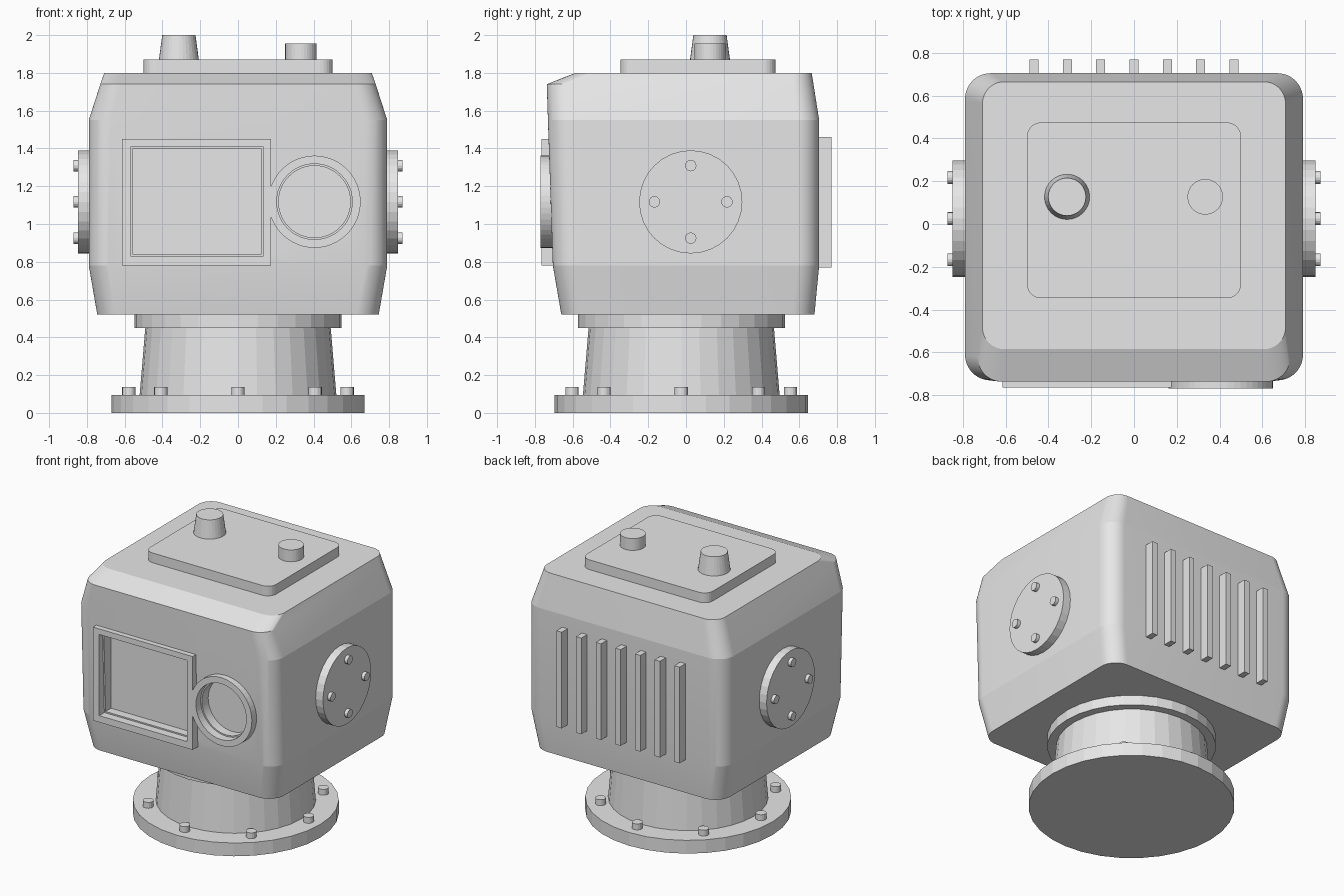
import bpy, bmesh
from math import sin, cos, pi, radians
from mathutils import Vector

old = bpy.data.objects.get("Cube")
if old:
    bpy.data.objects.remove(old)

GREY = (0.8, 0.8, 0.8, 1.0)
mat = bpy.data.materials.new("light grey")
mat.use_nodes = True
mat.diffuse_color = GREY
mat.node_tree.nodes["Principled BSDF"].inputs["Base Color"].default_value = GREY


def finish(name, bm):
    bmesh.ops.recalc_face_normals(bm, faces=bm.faces)
    mesh = bpy.data.meshes.new(name)
    bm.to_mesh(mesh)
    bm.free()
    mesh.materials.append(mat)
    obj = bpy.data.objects.new(name, mesh)
    bpy.context.collection.objects.link(obj)
    return obj


def loft(name, loops, wrap=False):
    """Skin loops of points; cap both ends, or join last to first."""
    bm = bmesh.new()
    rings = [[bm.verts.new(p) for p in loop] for loop in loops]
    pairs = list(zip(rings, rings[1:]))
    if wrap:
        pairs.append((rings[-1], rings[0]))
    else:
        bm.faces.new(rings[0])
        bm.faces.new(rings[-1])
    for a, b in pairs:
        for i in range(len(a)):
            j = (i + 1) % len(a)
            bm.faces.new((a[i], a[j], b[j], b[i]))
    return finish(name, bm)


def rounded(half_x, y0, y1, z, r, steps=12):
    """Horizontal rectangle with rounded corners."""
    corners = [(half_x - r, y1 - r), (r - half_x, y1 - r),
               (r - half_x, y0 + r), (half_x - r, y0 + r)]
    pts = []
    for k, (cx, cy) in enumerate(corners):
        for s in range(steps + 1):
            a = (k + s / steps) * pi / 2
            pts.append((cx + r * cos(a), cy + r * sin(a), z))
    return pts


def rect(x0, x1, z0, z1, y):
    return [(x0, y, z0), (x1, y, z0), (x1, y, z1), (x0, y, z1)]


def circle(x, z, r, y, sides=48):
    return [(x + r * cos(2 * pi * i / sides), y, z + r * sin(2 * pi * i / sides))
            for i in range(sides)]


def cylinder(name, start, end, r0, r1=None, sides=32):
    a, b = Vector(start), Vector(end)
    d = b - a
    bm = bmesh.new()
    bmesh.ops.create_cone(bm, cap_ends=True, segments=sides, radius1=r0,
                          radius2=r0 if r1 is None else r1, depth=d.length)
    obj = finish(name, bm)
    obj.data.transform(d.to_track_quat('Z', 'Y').to_matrix().to_4x4())
    obj.location = (a + b) / 2
    return obj


# Housing: stacked rounded sections with a sloped top edge
body = loft("housing", [
    rounded(0.745, -0.66, 0.68, 0.52, 0.12),
    rounded(0.79, -0.705, 0.705, 0.78, 0.12),
    rounded(0.79, -0.731, 0.705, 1.55, 0.12),
    rounded(0.729, -0.737, 0.675, 1.74, 0.11),
    rounded(0.708, -0.585, 0.665, 1.80, 0.10)])

# Pockets for the screen and the dial
DIAL = (0.405, 1.118)
FLOOR, CLEAR = -0.645, -0.9
cutters = [
    loft("screen_cutter", [rect(-0.556, 0.122, 0.838, 1.40, y) for y in (FLOOR, CLEAR)]),
    loft("dial_cutter", [circle(*DIAL, 0.19, y) for y in (FLOOR, CLEAR)])]
for c in cutters:
    m = body.modifiers.new(c.name, 'BOOLEAN')
    m.operation = 'DIFFERENCE'
    m.solver = 'EXACT'
    m.object = c
bpy.ops.object.select_all(action='DESELECT')
body.select_set(True)
bpy.context.view_layer.objects.active = body
for c in cutters:
    bpy.ops.object.modifier_apply(modifier=c.name)
for c in cutters:
    bpy.data.objects.remove(c)
bpy.ops.object.shade_smooth_by_angle(angle=radians(8.5))

# Screen frame and dial ring
BACK = -0.69
loft("screen_frame", [
    rect(-0.615, 0.175, 0.78, 1.45, BACK), rect(-0.615, 0.175, 0.78, 1.45, -0.765),
    rect(-0.566, 0.132, 0.828, 1.41, -0.765), rect(-0.566, 0.132, 0.828, 1.41, BACK)],
    wrap=True)
loft("dial_ring", [
    circle(*DIAL, 0.244, BACK), circle(*DIAL, 0.244, -0.77),
    circle(*DIAL, 0.20, -0.77), circle(*DIAL, 0.20, BACK)], wrap=True)

# Top plate with two knobs
loft("top_plate", [rounded(0.50, -0.347, 0.475, z, 0.065, 6) for z in (1.79, 1.87)])
cylinder("tapered_knob", (-0.313, 0.127, 1.86), (-0.313, 0.127, 2.0), 0.107, 0.088)
cylinder("small_knob", (0.333, 0.127, 1.86), (0.333, 0.127, 1.955), 0.083)

# Round side covers, each with four bolts
for side, sx in (("left", 1), ("right", -1)):
    cylinder(side + "_cover", (sx * 0.77, 0.025, 1.117), (sx * 0.848, 0.025, 1.117), 0.273)
    for i in range(4):
        y = 0.025 + 0.192 * cos(i * pi / 2)
        z = 1.117 + 0.192 * sin(i * pi / 2)
        cylinder(f"{side}_cover_bolt_{i + 1}", (sx * 0.83, y, z), (sx * 0.872, y, z),
                 0.03, sides=16)

# Cooling fins on the back
for i in range(7):
    x = (i - 3) * 0.156
    loft(f"cooling_fin_{i + 1}",
         [rect(x - 0.021, x + 0.021, 0.77, 1.46, y) for y in (0.68, 0.77)])

# Pedestal: base flange, tapered neck, upper flange, ring of bolts
CY = -0.025
cylinder("base_flange", (0, CY, 0), (0, CY, 0.095), 0.67)
cylinder("neck", (0, CY, 0.08), (0, CY, 0.46), 0.522, 0.49)
cylinder("upper_flange", (0, CY, 0.45), (0, CY, 0.53), 0.548)
for i in range(8):
    a = i * pi / 4
    x, y = 0.578 * cos(a), CY + 0.578 * sin(a)
    cylinder(f"base_bolt_{i + 1}", (x, y, 0.085), (x, y, 0.137), 0.035, sides=16)
